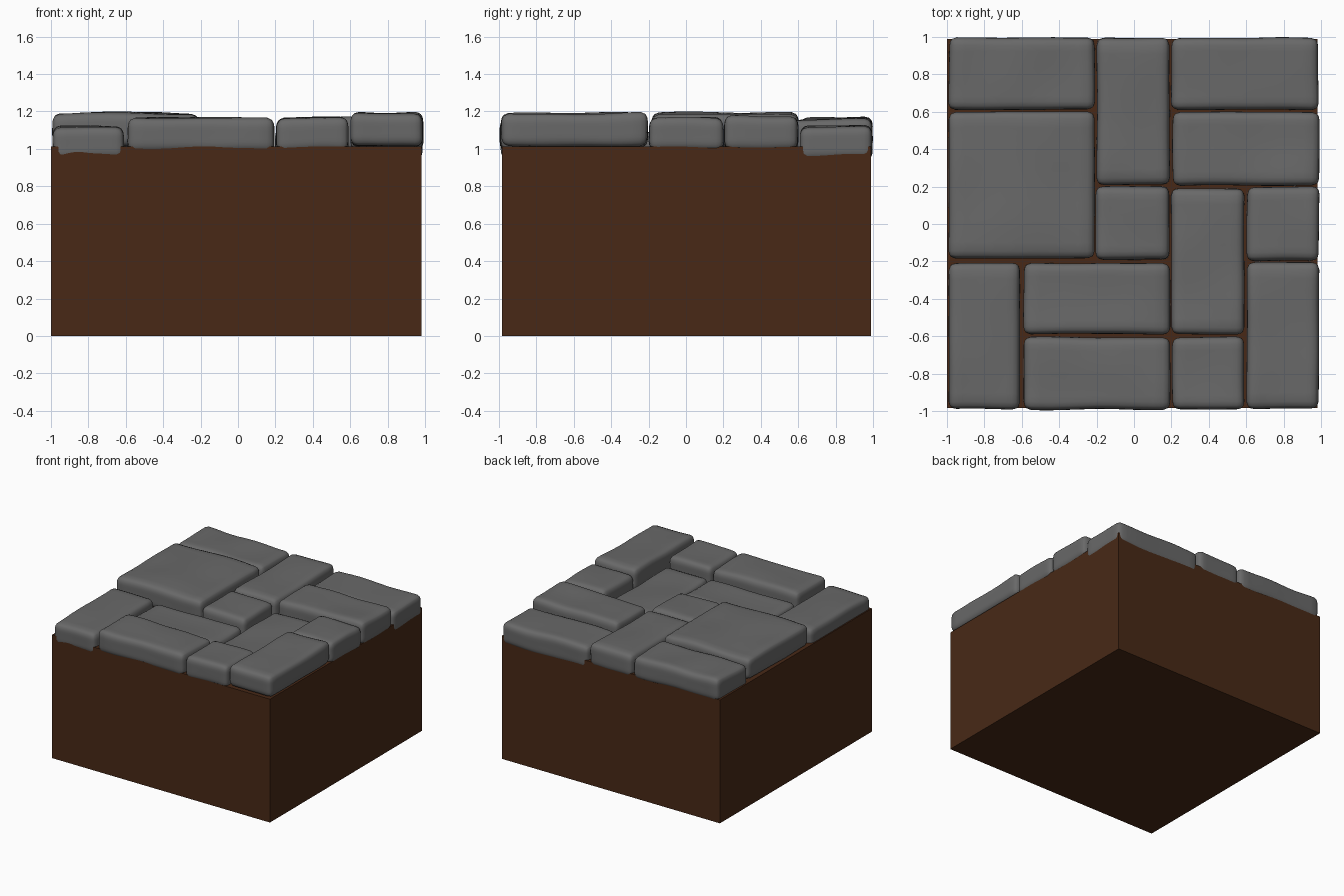
import bpy, bmesh, math
from mathutils import Vector, noise

if "Cube" in bpy.data.objects:
    bpy.data.objects.remove(bpy.data.objects["Cube"])


def material(name, rgb):
    m = bpy.data.materials.new(name)
    m.diffuse_color = (*rgb, 1)
    m.use_nodes = True
    m.node_tree.nodes["Principled BSDF"].inputs["Base Color"].default_value = m.diffuse_color
    return m


SOIL = material("brown_soil", (0.065, 0.022, 0.008))
STONE = material("grey_stone", (0.14, 0.14, 0.14))


def finish(bm, name, mat, smooth):
    me = bpy.data.meshes.new(name)
    bm.to_mesh(me)
    bm.free()
    me.materials.append(mat)
    for p in me.polygons:
        p.use_smooth = smooth
    ob = bpy.data.objects.new(name, me)
    bpy.context.collection.objects.link(ob)


def soil_block(x0, x1, y0, y1, z1):
    bm = bmesh.new()
    bmesh.ops.create_cube(bm, size=1)
    for v in bm.verts:
        v.co = Vector((x1 if v.co.x > 0 else x0, y1 if v.co.y > 0 else y0, z1 if v.co.z > 0 else 0))
    finish(bm, "soil_block", SOIL, False)


def paving_stone(i, x0, x1, y0, y1, top, thick=0.18):
    # Rounded slab: dense grid near the edges, corners pushed onto an ellipsoid
    bm = bmesh.new()
    bmesh.ops.create_cube(bm, size=2)
    bmesh.ops.subdivide_edges(bm, edges=bm.edges[:], cuts=13, use_grid_fill=True)
    half = Vector(((x1 - x0) / 2, (y1 - y0) / 2, thick / 2))
    mid = Vector(((x0 + x1) / 2, (y0 + y1) / 2, top - thick / 2))
    rad = Vector((0.04, 0.04, 0.05))
    for v in bm.verts:
        p = Vector([half[k] * math.sin(v.co[k] * math.pi / 2) for k in range(3)])
        inner = Vector([max(-half[k] + rad[k], min(half[k] - rad[k], p[k])) for k in range(3)])
        d = Vector([(p[k] - inner[k]) / rad[k] for k in range(3)]).normalized()
        p = inner + Vector([d[k] * rad[k] for k in range(3)])
        # Gentle worn waviness
        n = noise.noise_vector((p + mid) * 3.5 + Vector((i * 7.3, 0, 0)))
        p += Vector((n.x * 0.006, n.y * 0.006, n.z * 0.012))
        v.co = p + mid
    finish(bm, f"paving_stone_{i}", STONE, True)


soil_block(-1, 0.98, -0.985, 0.988, 1.013)

# Footprint and top height of each stone
STONES = [
    (-0.99, -0.21, 0.61, 0.997, 1.165),
    (-0.20, 0.19, 0.21, 0.995, 1.155),
    (0.20, 0.985, 0.61, 0.995, 1.12),
    (0.205, 0.99, 0.205, 0.60, 1.17),
    (-0.99, -0.21, -0.185, 0.60, 1.19),
    (-0.205, 0.19, -0.19, 0.20, 1.15),
    (0.20, 0.59, -0.59, 0.19, 1.09),
    (0.605, 0.992, -0.195, 0.20, 1.17),
    (-0.99, -0.61, -0.99, -0.21, 1.12),
    (-0.59, 0.193, -0.59, -0.21, 1.10),
    (-0.59, 0.193, -0.992, -0.605, 1.165),
    (0.205, 0.59, -0.992, -0.605, 1.165),
    (0.603, 0.99, -0.987, -0.205, 1.193),
]
for i, s in enumerate(STONES, 1):
    paving_stone(i, *s)
